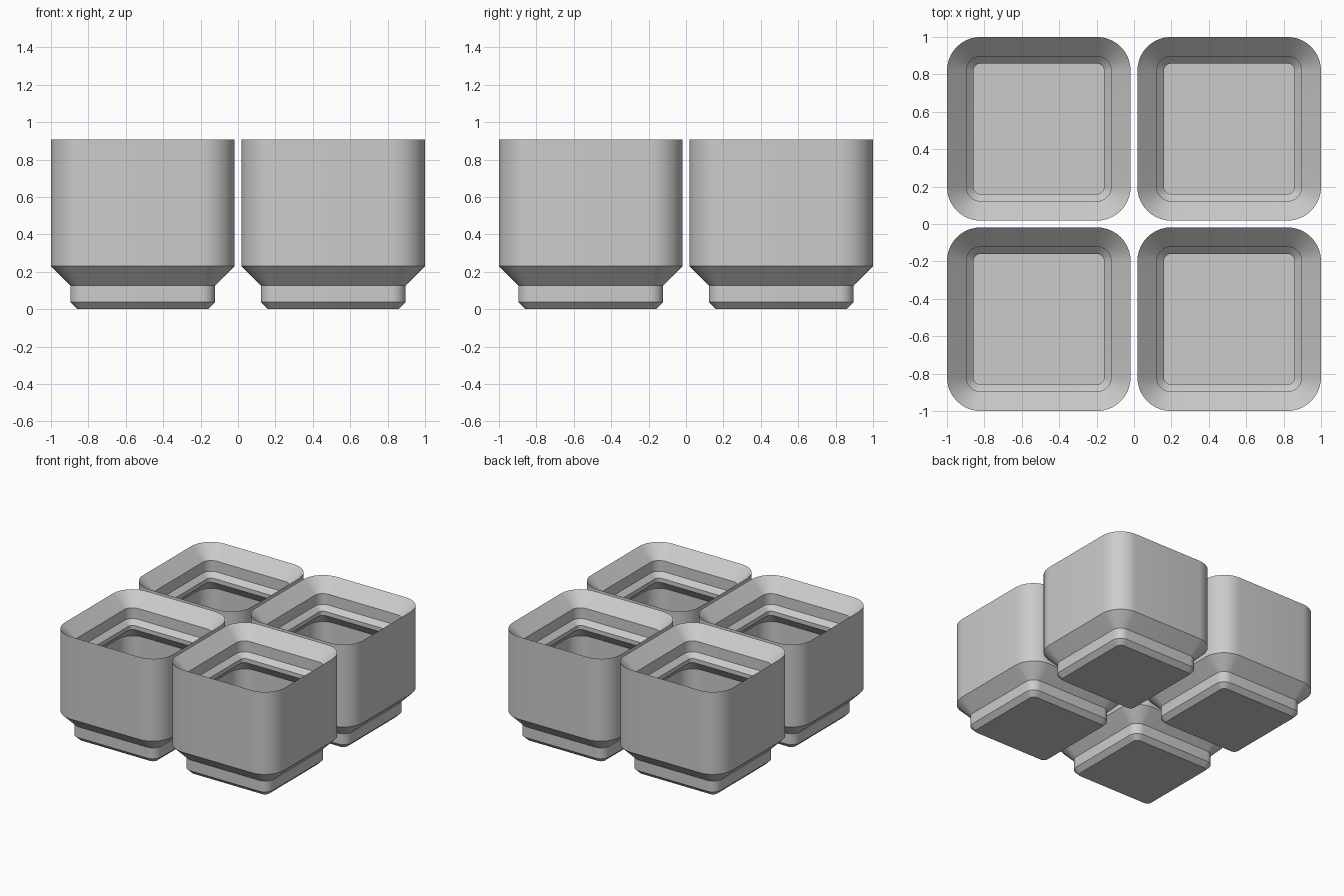
import bpy, bmesh, math

if "Cube" in bpy.data.objects:
    bpy.data.objects.remove(bpy.data.objects["Cube"])

SIZE, RADIUS, STEPS = 0.982, 0.18, 10
HEIGHT, FLOOR = 0.908, 0.29

grey = bpy.data.materials.new("light_grey")
grey.use_nodes = True
grey.diffuse_color = (0.6, 0.6, 0.6, 1)
grey.node_tree.nodes["Principled BSDF"].inputs["Base Color"].default_value = (0.6, 0.6, 0.6, 1)

# Section as (inset from the outer wall, height): underside, foot, wall, lip, cavity, floor
PROFILE = [
    (0.142, 0), (0.104, 0.038), (0.104, 0.127), (0, 0.231),
    (0, HEIGHT),
    (0.104, HEIGHT - 0.104), (0.104, HEIGHT - 0.193), (0.142, HEIGHT - 0.231),
    (0.142, HEIGHT - 0.265), (0.046, HEIGHT - 0.361), (0.046, FLOOR),
]


def rounded_ring(bm, inset, z):
    """Ring of vertices around a rounded square"""
    r = max(RADIUS - inset, 0.03)
    c = SIZE / 2 - inset - r
    ring = []
    for corner, (sx, sy) in enumerate([(1, 1), (-1, 1), (-1, -1), (1, -1)]):
        for i in range(STEPS + 1):
            a = (corner + i / STEPS) * math.pi / 2
            ring.append(bm.verts.new((sx * c + r * math.cos(a), sy * c + r * math.sin(a), z)))
    return ring


def bin_mesh():
    bm = bmesh.new()
    rings = [rounded_ring(bm, *p) for p in PROFILE]
    for low, high in zip(rings, rings[1:]):
        for i in range(len(low)):
            j = (i + 1) % len(low)
            bm.faces.new((low[i], low[j], high[j], high[i]))
    bm.faces.new(rings[0][::-1])
    bm.faces.new(rings[-1])
    bmesh.ops.recalc_face_normals(bm, faces=bm.faces)
    mesh = bpy.data.meshes.new("storage_bin")
    bm.to_mesh(mesh)
    bm.free()
    mesh.materials.append(grey)
    return mesh


# Four identical bins in a square
mesh = bin_mesh()
offset = 1 - SIZE / 2
for side, sx in (("left", 1), ("right", -1)):
    for end, sy in (("front", -1), ("back", 1)):
        obj = bpy.data.objects.new(f"{end}_{side}_bin", mesh)
        obj.location = (sx * offset, sy * offset, 0)
        bpy.context.collection.objects.link(obj)

# Smooth corners, sharp steps
bpy.ops.object.select_all(action='DESELECT')
obj.select_set(True)
bpy.context.view_layer.objects.active = obj
bpy.ops.object.shade_smooth_by_angle(angle=math.radians(30))
